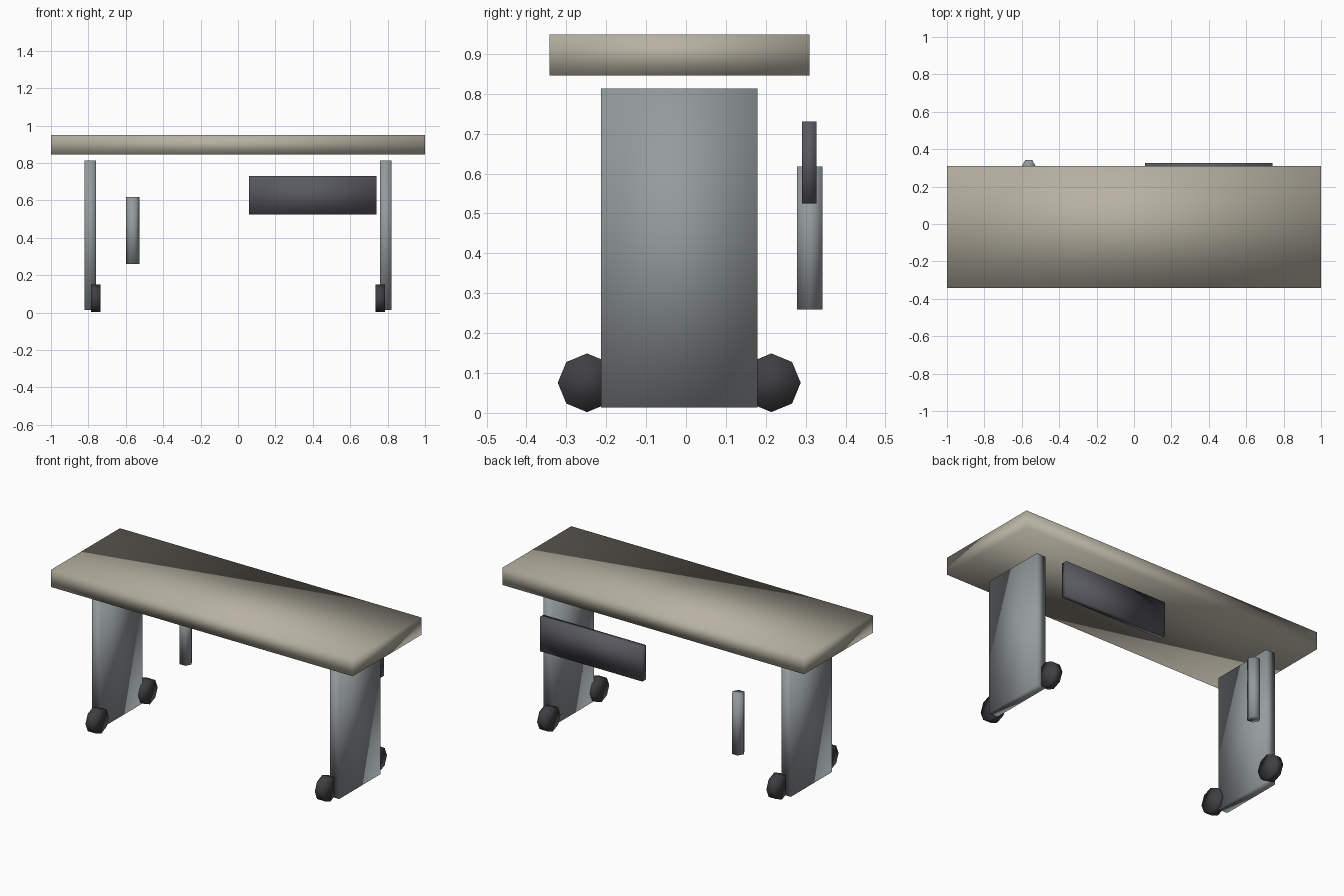
import bpy, bmesh
from math import cos, sin, tau

if "Cube" in bpy.data.objects:
    bpy.data.objects.remove(bpy.data.objects["Cube"])


def material(name, rgb):
    m = bpy.data.materials.new(name)
    m.diffuse_color = (*rgb, 1)
    m.use_nodes = True
    m.node_tree.nodes["Principled BSDF"].inputs["Base Color"].default_value = m.diffuse_color
    return m


TOP = material("warm_grey", (0.47, 0.44, 0.36))
STEEL = material("steel_grey", (0.30, 0.33, 0.34))
PANEL = material("dark_panel", (0.10, 0.10, 0.12))
RUBBER = material("rubber", (0.05, 0.05, 0.055))


def finish(name, bm, mat):
    bmesh.ops.recalc_face_normals(bm, faces=bm.faces)
    for f in bm.faces:
        f.smooth = True
    me = bpy.data.meshes.new(name)
    bm.to_mesh(me)
    bm.free()
    me.materials.append(mat)
    ob = bpy.data.objects.new(name, me)
    bpy.context.collection.objects.link(ob)
    return ob


def box(name, x, y, z, mat):
    bm = bmesh.new()
    bmesh.ops.create_cube(bm, size=1)
    for v in bm.verts:
        v.co = [(a + b) / 2 + c * (b - a) for (a, b), c in zip((x, y, z), v.co)]
    return finish(name, bm, mat)


def prism(name, sides, radius, centre, lo, hi, axis, mat):
    # regular polygon extruded along x or z from lo to hi
    bm = bmesh.new()
    rings = []
    for h in (lo, hi):
        ring = []
        for i in range(sides):
            a = centre[0] + radius * cos(tau * i / sides)
            b = centre[1] + radius * sin(tau * i / sides)
            ring.append(bm.verts.new((h, a, b) if axis == "x" else (a, b, h)))
        rings.append(ring)
        bm.faces.new(ring)
    for i in range(sides):
        j = (i + 1) % sides
        bm.faces.new((rings[0][i], rings[0][j], rings[1][j], rings[1][i]))
    return finish(name, bm, mat)


# Table top
box("table_top", (-1, 1), (-0.342, 0.31), (0.846, 0.949), TOP)

# Side legs with two wheels each
for side, s in (("left", -1), ("right", 1)):
    box(f"{side}_leg", sorted((s * 0.76, s * 0.82)), (-0.213, 0.179), (0.013, 0.813), STEEL)
    for end, y in (("front", -0.248), ("back", 0.214)):
        prism(f"{side}_{end}_wheel", 8, 0.0735, (y, 0.0755),
              *sorted((s * 0.734, s * 0.786)), "x", RUBBER)

# Rear panel and six-sided post
box("rear_panel", (0.06, 0.74), (0.291, 0.327), (0.525, 0.73), PANEL)
prism("rear_post", 6, 0.037, (-0.563, 0.31), 0.259, 0.618, "z", STEEL)
